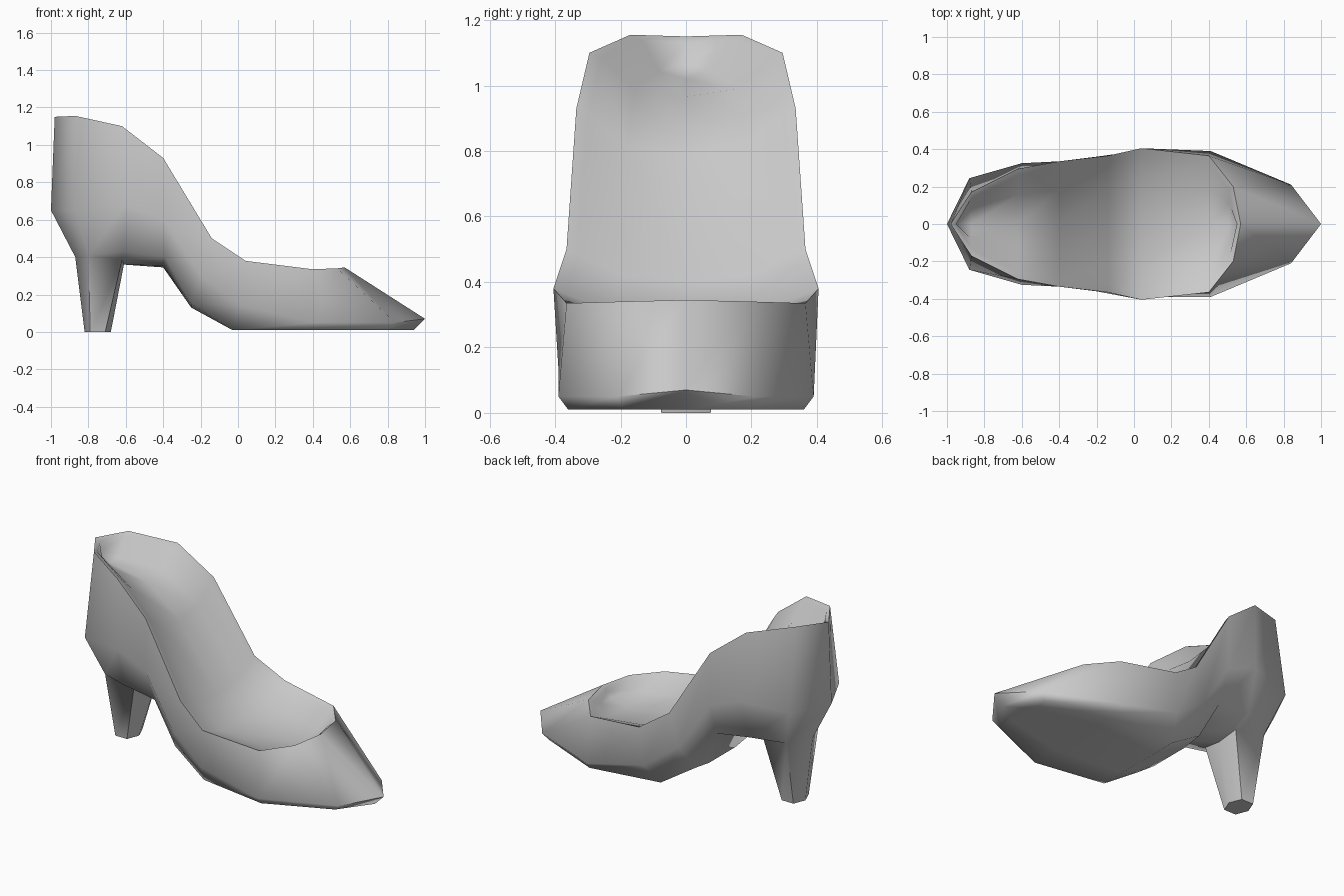
import bpy, bmesh

if "Cube" in bpy.data.objects:
    bpy.data.objects.remove(bpy.data.objects["Cube"])


def half_grid(bm, rows):
    """Skin neighbouring rows on the +y side and mirror them to -y."""
    for side in (1, -1):
        vs = [[bm.verts.new((x, y * side, z)) for x, y, z in r] for r in rows]
        for a, b in zip(vs, vs[1:]):
            for i in range(len(a) - 1):
                f = [a[i], a[i + 1], b[i + 1], b[i]]
                bm.faces.new(f if side == 1 else f[::-1])


# Outer lines, back to toe: rim, widest line, sole edge
rim = [(-.98, 0, 1.15), (-.87, .17, 1.155), (-.62, .295, 1.10),
       (-.40, .335, .93), (-.14, .365, .50), (.04, .405, .38),
       (.40, .365, .335), (.53, .2, .34), (.57, 0, .345)]
side = [(-1, 0, .65), (-.88, .245, .65), (-.60, .325, .68),
        (-.40, .335, .60), (-.20, .36, .30), (.02, .39, .14),
        (.41, .39, .05), (.84, .21, .05), (1, 0, .07)]
edge = [(-.87, 0, .40), (-.80, .16, .41), (-.61, .25, .43),
        (-.39, .26, .40), (-.25, .26, .15), (-.03, .29, .01),
        (.41, .36, .01), (.80, .19, .01), (.94, 0, .01)]
# Underside lines, opening around the top of the heel
under = edge[:2] + [(-.62, .13, .385), (-.40, .13, .355), (-.25, .13, .13),
                    (-.03, .14, .01), (.41, .18, .01), (.80, .09, .01), edge[8]]
centre = [(-.61, 0, .36), (-.40, 0, .345)] + [(x, 0, z) for x, _, z in under[4:]]

# Insole lines: rolled lip, then a shallow dish down to the centre line
lip = [(-.95, 0, 1.13)] + [(x, y - .035, z - .015) for x, y, z in rim[1:7]]
lip += [(.51, .18, .325), (.55, 0, .33)]
depth = [.06, .12, .12, .12, .08, .07, .07, .05, .03]
floor = [(x, y * .6, z - d * .8) for (x, y, z), d in zip(lip, depth)]
mid = [(x, 0, z - d) for (x, y, z), d in zip(lip, depth)]
floor[0], floor[8] = mid[0], mid[8]

# Heel lines: top joined to the sole, small foot on the ground
heel_top = under[:3] + [centre[0]]
heel_foot = [(-.82, 0, 0), (-.79, .075, 0), (-.71, .075, 0), (-.68, 0, 0)]

# One closed body
bm = bmesh.new()
half_grid(bm, [mid, floor, lip, rim, side, edge, under])
half_grid(bm, [under[2:], centre])
half_grid(bm, [heel_top, heel_foot])
bmesh.ops.remove_doubles(bm, verts=bm.verts, dist=0.0005)
bmesh.ops.dissolve_degenerate(bm, edges=bm.edges, dist=0.0005)
bmesh.ops.holes_fill(bm, edges=bm.edges, sides=0)
bmesh.ops.recalc_face_normals(bm, faces=bm.faces)
me = bpy.data.meshes.new("heeled_shoe")
bm.to_mesh(me)
bm.free()
shoe = bpy.data.objects.new("heeled_shoe", me)
bpy.context.collection.objects.link(shoe)
bpy.context.view_layer.objects.active = shoe
shoe.select_set(True)
bpy.ops.object.shade_smooth_by_angle(angle=1.2)
